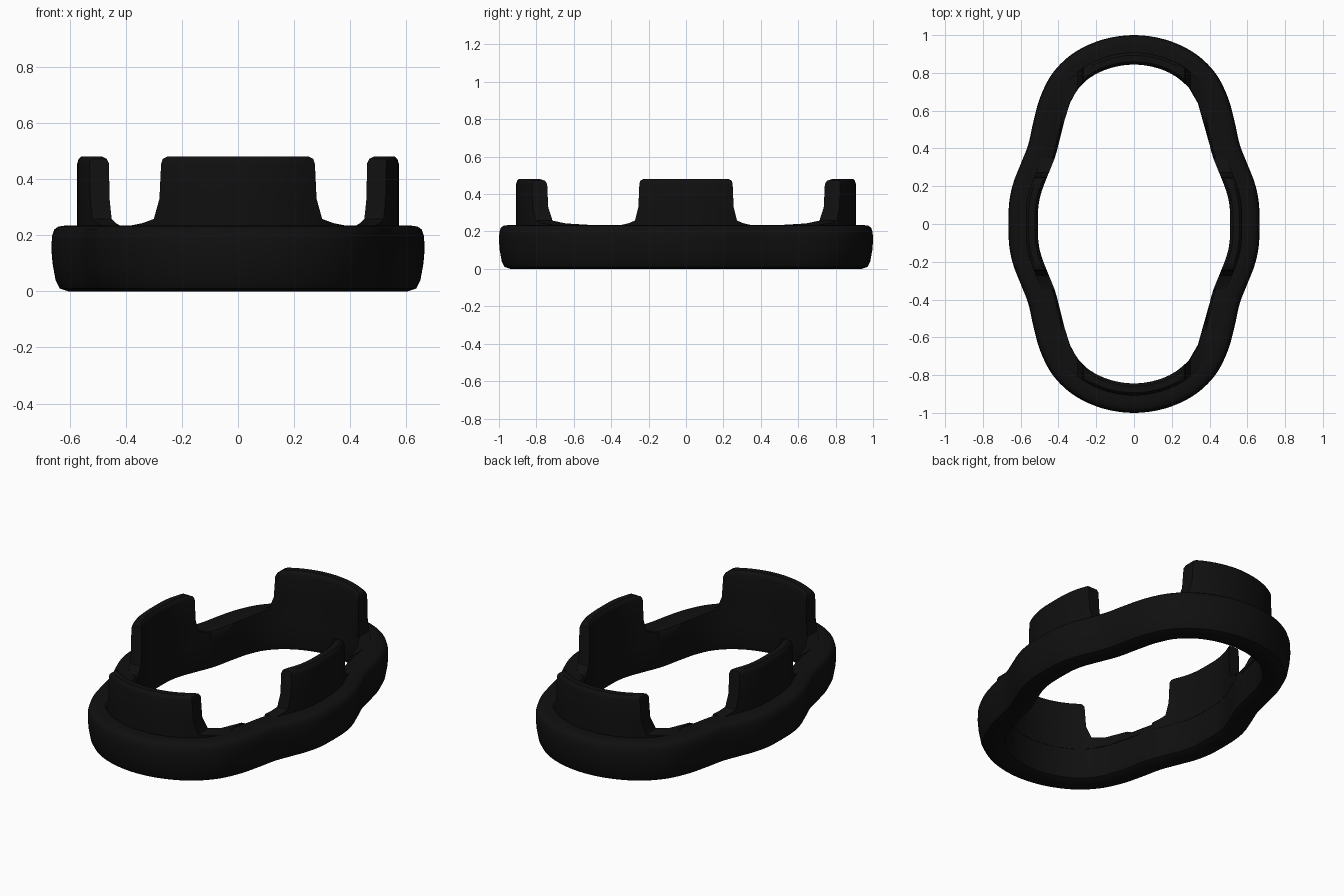
import bpy, bmesh, math
from mathutils import Vector

if "Cube" in bpy.data.objects:
    bpy.data.objects.remove(bpy.data.objects["Cube"])

black = bpy.data.materials.new("matte_black")
black.diffuse_color = (0.005, 0.005, 0.005, 1)
black.use_nodes = True
black.node_tree.nodes["Principled BSDF"].inputs["Base Color"].default_value = black.diffuse_color

# quarter of the outer outline, mirrored into a closed wavy loop
Q = [(.665, 0), (.66, .12), (.638, .22), (.595, .33), (.56, .42), (.533, .54),
     (.497, .67), (.43, .80), (.32, .905), (.17, .975), (0, 1)]
half = Q + [(-x, y) for x, y in Q[-2::-1]]
loop = [Vector(p) for p in half + [(x, -y) for x, y in half[-2:0:-1]]]

# smooth the loop with a Catmull-Rom spline
N, SUB = len(loop), 5
outer = []
for i in range(N):
    a, b, c, d = (loop[(i + k) % N] for k in (-1, 0, 1, 2))
    for j in range(SUB):
        t = j / SUB
        outer.append(.5 * (2 * b + (c - a) * t + (2 * a - 5 * b + 4 * c - d) * t * t
                           + (3 * b - a - 3 * c + d) * t ** 3))
M = len(outer)


def offset(dist):
    """Outline moved inwards by dist."""
    out = []
    for i, p in enumerate(outer):
        t = (outer[(i + 1) % M] - outer[i - 1]).normalized()
        out.append(p + Vector((-t.y, t.x)) * dist)
    return out


def finish(bm, name):
    bmesh.ops.recalc_face_normals(bm, faces=bm.faces)
    me = bpy.data.meshes.new(name)
    bm.to_mesh(me)
    bm.free()
    me.materials.append(black)
    ob = bpy.data.objects.new(name, me)
    bpy.context.collection.objects.link(ob)
    bpy.ops.object.select_all(action='DESELECT')
    ob.select_set(True)
    bpy.context.view_layer.objects.active = ob
    bpy.ops.object.shade_smooth_by_angle(angle=math.radians(40))


def skin(bm, rings, wrap):
    """Quads between neighbouring closed rings of vertices."""
    n = len(rings[0])
    for i in range(len(rings) - (0 if wrap else 1)):
        a, b = rings[i], rings[(i + 1) % len(rings)]
        for j in range(n):
            k = (j + 1) % n
            bm.faces.new((a[j], a[k], b[k], b[j]))


# base ring: rounded section (inward distance, height) swept round the outline
section = [(.06, 0), (.03, .01), (.015, .04), (.004, .10), (0, .15), (.002, .195),
           (.01, .22), (.025, .231), (.055, .235), (.12, .235), (.143, .229),
           (.153, .212), (.155, .18), (.155, .05), (.147, .015), (.118, 0)]
bm = bmesh.new()
skin(bm, [[bm.verts.new((p.x, p.y, z)) for p in offset(d)] for d, z in section], True)
finish(bm, "base_ring")


def at(pts, axis, sign, w):
    """Point of an outline on one side where the coordinate along axis is w."""
    s = sorted((p for p in pts if p[1 - axis] * sign > 0 and abs(p[axis]) < .5),
               key=lambda p: p[axis])
    for a, b in zip(s, s[1:]):
        if a[axis] <= w <= b[axis]:
            return a.lerp(b, (w - a[axis]) / max(b[axis] - a[axis], 1e-6))


# upright tabs: rows of (height, half width, thickness inset), flared at the foot
rows = [(.19, .40, 0), (.235, .38, 0), (.243, .34, 0), (.258, .30, 0), (.33, .28, 0),
        (.455, .274, 0), (.472, .268, .005), (.481, .25, .015)]


def tab(name, axis, sign, wide):
    bm = bmesh.new()
    rings, S = [], 16
    for z, hw, ins in rows:
        inner, front = offset(.1555 - ins), offset(.092 + ins)
        ws = [(2 * i / S - 1) * hw * wide for i in range(S + 1)]
        pts = [at(front, axis, sign, w) for w in ws]
        pts += [at(inner, axis, sign, w) for w in reversed(ws)]
        rings.append([bm.verts.new((p.x, p.y, z)) for p in pts])
    skin(bm, rings, False)
    for r in (rings[0], rings[-1]):
        for i in range(S):
            bm.faces.new((r[i], r[i + 1], r[2 * S - i], r[2 * S + 1 - i]))
    finish(bm, name)


for sign, end, side in ((-1, "front", "left"), (1, "back", "right")):
    tab(end + "_tab", 0, sign, 1.0)
    tab(side + "_tab", 1, sign, .91)
